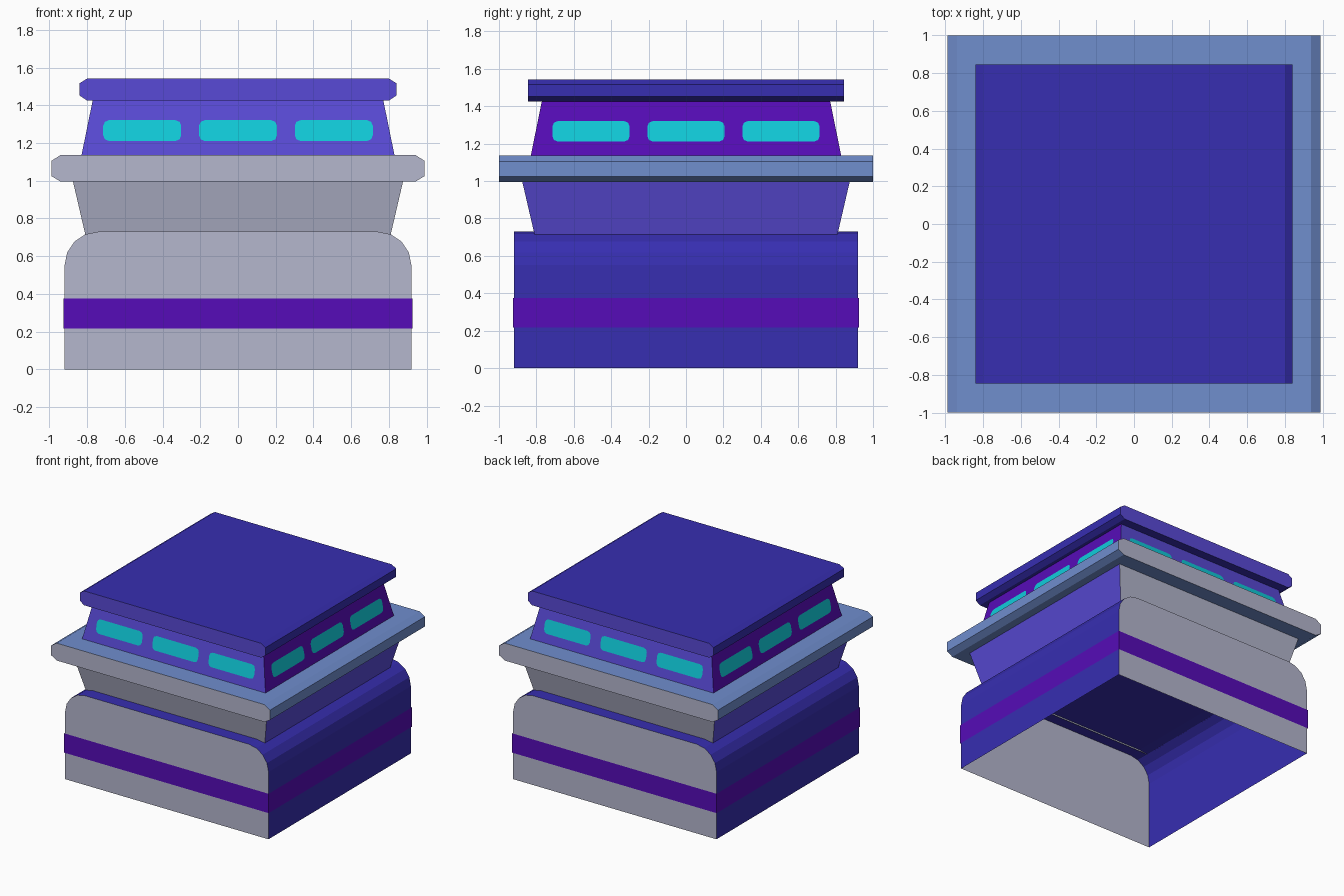
import bpy, bmesh, math
from mathutils import Matrix, Vector

if "Cube" in bpy.data.objects:
    bpy.data.objects.remove(bpy.data.objects["Cube"])


def material(name, rgb):
    lin = [((c / 255 + 0.055) / 1.055) ** 2.4 if c > 10 else c / 255 / 12.92 for c in rgb]
    m = bpy.data.materials.new(name)
    m.diffuse_color = (*lin, 1)
    m.use_nodes = True
    m.node_tree.nodes["Principled BSDF"].inputs["Base Color"].default_value = m.diffuse_color
    return m


grey = material("pale_grey", (181, 183, 206))
navy = material("deep_blue", (55, 46, 177))
violet = material("blue_violet", (89, 74, 214))
purple = material("purple", (86, 12, 184))
sky = material("light_blue", (112, 142, 206))
cyan = material("cyan", (16, 203, 218))


def finish(name, bm, end_mat, side_mat):
    """Faces looking along y get the end colour, all others the side colour."""
    bm.normal_update()
    for f in bm.faces:
        f.material_index = 0 if abs(f.normal.y) > 0.5 else 1
    me = bpy.data.meshes.new(name)
    bm.to_mesh(me)
    bm.free()
    me.materials.append(end_mat)
    me.materials.append(side_mat)
    ob = bpy.data.objects.new(name, me)
    bpy.context.collection.objects.link(ob)
    return ob


def prism(name, half, depth, end_mat, side_mat, open_bottom=False):
    """Extrude a mirrored x-z profile along y; half lists the right side, bottom to top."""
    prof = half + [(-x, z) for x, z in reversed(half)]
    bm = bmesh.new()
    front = [bm.verts.new((x, -depth, z)) for x, z in prof]
    back = [bm.verts.new((x, depth, z)) for x, z in prof]
    bm.faces.new(front)
    bm.faces.new(back[::-1])
    n = len(prof)
    for i in range(n - 1 if open_bottom else n):
        j = (i + 1) % n
        bm.faces.new((front[j], front[i], back[i], back[j]))
    finish(name, bm, end_mat, side_mat)


def sleeve(name, z0, r0, z1, r1, end_mat, side_mat):
    """Four-sided wall, open above and below."""
    bm = bmesh.new()
    corners = [(-1, -1), (1, -1), (1, 1), (-1, 1)]
    low = [bm.verts.new((x * r0, y * r0, z0)) for x, y in corners]
    top = [bm.verts.new((x * r1, y * r1, z1)) for x, y in corners]
    for i in range(4):
        j = (i + 1) % 4
        bm.faces.new((low[i], low[j], top[j], top[i]))
    finish(name, bm, end_mat, side_mat)


# Hollow base with rounded shoulders
R = 0.18
shoulder = [(0.74 + R * math.cos(a), 0.55 + R * math.sin(a))
            for a in (math.pi / 8 * k for k in range(5))]
prism("base", [(0.92, 0)] + shoulder, 0.92, grey, navy, open_bottom=True)

# Painted band round the base
sleeve("base_band", 0.217, 0.925, 0.375, 0.925, purple, purple)

# Flared neck
sleeve("neck", 0.715, 0.81, 0.995, 0.875, grey, violet)

# Wide ledge with chamfered sides
prism("ledge", [(0.94, 0.995), (0.99, 1.025), (0.99, 1.105), (0.94, 1.137)], 1.0, grey, sky)

# Tapered cabin
Z0, R0, Z1, R1 = 1.135, 0.83, 1.43, 0.77
sleeve("cabin", Z0, R0, Z1, R1, violet, purple)

# Roof slab
prism("roof", [(0.80, 1.425), (0.84, 1.452), (0.84, 1.517), (0.80, 1.542)], 0.845, violet, navy)

# Three rounded windows on each cabin side
bm = bmesh.new()
w, h, r, zc = 0.207, 0.055, 0.03, 1.266
for side in range(4):
    turn = Matrix.Rotation(side * math.pi / 2, 3, 'Z')
    for xc in (-0.508, 0, 0.508):
        verts = []
        for q, (sx, sz) in enumerate([(1, 1), (-1, 1), (-1, -1), (1, -1)]):
            for k in range(3):
                a = (q + k / 2) * math.pi / 2
                x = xc + sx * (w - r) + r * math.cos(a)
                z = zc + sz * (h - r) + r * math.sin(a)
                y = -(R0 + (R1 - R0) * (z - Z0) / (Z1 - Z0)) - 0.004
                verts.append(bm.verts.new(turn @ Vector((x, y, z))))
        bm.faces.new(verts)
finish("windows", bm, cyan, cyan)
